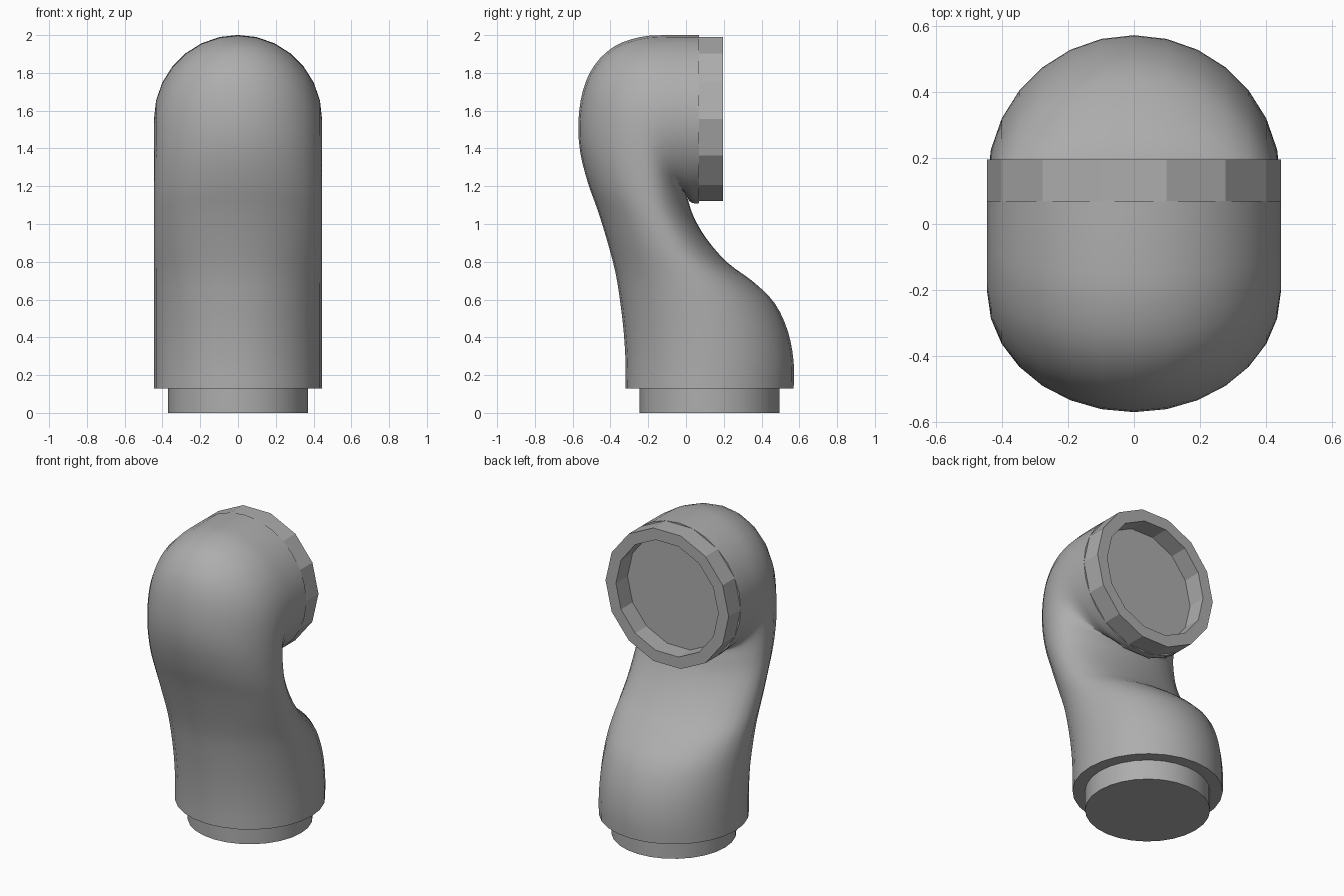
import bpy, bmesh
from math import sin, cos, pi
from mathutils import Vector

cube = bpy.data.objects.get("Cube")
if cube:
    bpy.data.objects.remove(cube, do_unlink=True)

grey = bpy.data.materials.new("plain grey")
grey.use_nodes = True
colour = (0.42, 0.42, 0.42, 1)
grey.diffuse_color = colour
grey.node_tree.nodes["Principled BSDF"].inputs["Base Color"].default_value = colour

RADIUS, INNER = 0.445, 0.37
BASE_Y, MOUTH_Z = 0.125, 1.555


def loft(name, rings, smooth=True):
    """Skin a list of equal rings and cap both ends."""
    bm = bmesh.new()
    loops = [[bm.verts.new(p) for p in ring] for ring in rings]
    n = len(loops[0])
    for a, b in zip(loops, loops[1:]):
        for i in range(n):
            j = (i + 1) % n
            bm.faces.new((a[i], a[j], b[j], b[i]))
    bm.faces.new(loops[0][::-1])
    bm.faces.new(loops[-1])
    bmesh.ops.recalc_face_normals(bm, faces=bm.faces)
    mesh = bpy.data.meshes.new(name)
    bm.to_mesh(mesh)
    bm.free()
    mesh.materials.append(grey)
    obj = bpy.data.objects.new(name, mesh)
    bpy.context.collection.objects.link(obj)
    if smooth:
        bpy.ops.object.select_all(action='DESELECT')
        obj.select_set(True)
        bpy.context.view_layer.objects.active = obj
        bpy.ops.object.shade_smooth_by_angle(angle=0.7)
    return obj


def section(row, n=28):
    """Cross-section from its front point, back point and widest position."""
    front, back = Vector((0, row[0], row[1])), Vector((0, row[2], row[3]))
    middle = front.lerp(back, row[4])
    ring = []
    for i in range(n):
        a = 2 * pi * i / n
        end = front if cos(a) > 0 else back
        p = middle + (end - middle) * abs(cos(a))
        ring.append((RADIUS * sin(a), p.y, p.z))
    return ring


def smooth_rows(rows, steps=3):
    """Catmull-Rom interpolation through the key sections."""
    rows = [Vector(r) for r in rows]
    pts = [rows[0]] + rows + [rows[-1]]
    out = []
    for p, q, r, s in zip(pts, pts[1:], pts[2:], pts[3:]):
        for k in range(steps):
            t = k / steps
            out.append(0.5 * (2 * q + (r - p) * t + (2 * p - 5 * q + 4 * r - s) * t**2
                              + (3 * q - p - 3 * r + s) * t**3))
    return out + [rows[-1]]


# Bent body: front y, front z, back y, back z, widest position
body_rows = [
    (-.32, .13, .57, .13, .5), (-.32, .27, .57, .27, .5),
    (-.33, .43, .54, .43, .5), (-.35, .6, .47, .58, .5),
    (-.375, .75, .355, .695, .52), (-.42, .92, .22, .795, .54),
    (-.47, 1.08, .11, .92, .57), (-.52, 1.22, .04, 1.04, .6),
    (-.56, 1.38, .01, 1.13, .63), (-.57, 1.54, .0, 1.16, .64),
    (-.545, 1.71, .0, 1.16, .62), (-.485, 1.84, .005, 1.15, .58),
    (-.38, 1.94, .01, 1.135, .54), (-.24, 1.99, .02, 1.12, .51),
    (-.1, 2, .04, 1.11, .5), (.07, 2, .07, 1.11, .5),
]
loft("bent_body", [section(r) for r in smooth_rows(body_rows)])


# Plug under the body
def plug_ring(z, n=28):
    return [(INNER * sin(2 * pi * i / n), BASE_Y + INNER * cos(2 * pi * i / n), z)
            for i in range(n)]


loft("base_plug", [plug_ring(0), plug_ring(0.14)])


# Faceted collar with a recessed opening facing the back
def collar_ring(y, r, n=14):
    angles = [2 * pi * (i + 0.5) / n for i in range(n)]
    return [(r * sin(a), y, MOUTH_Z + r * cos(a)) for a in angles]


loft("mouth_collar", [collar_ring(0.02, RADIUS), collar_ring(0.195, RADIUS),
                      collar_ring(0.195, INNER), collar_ring(0.075, INNER)], smooth=False)
